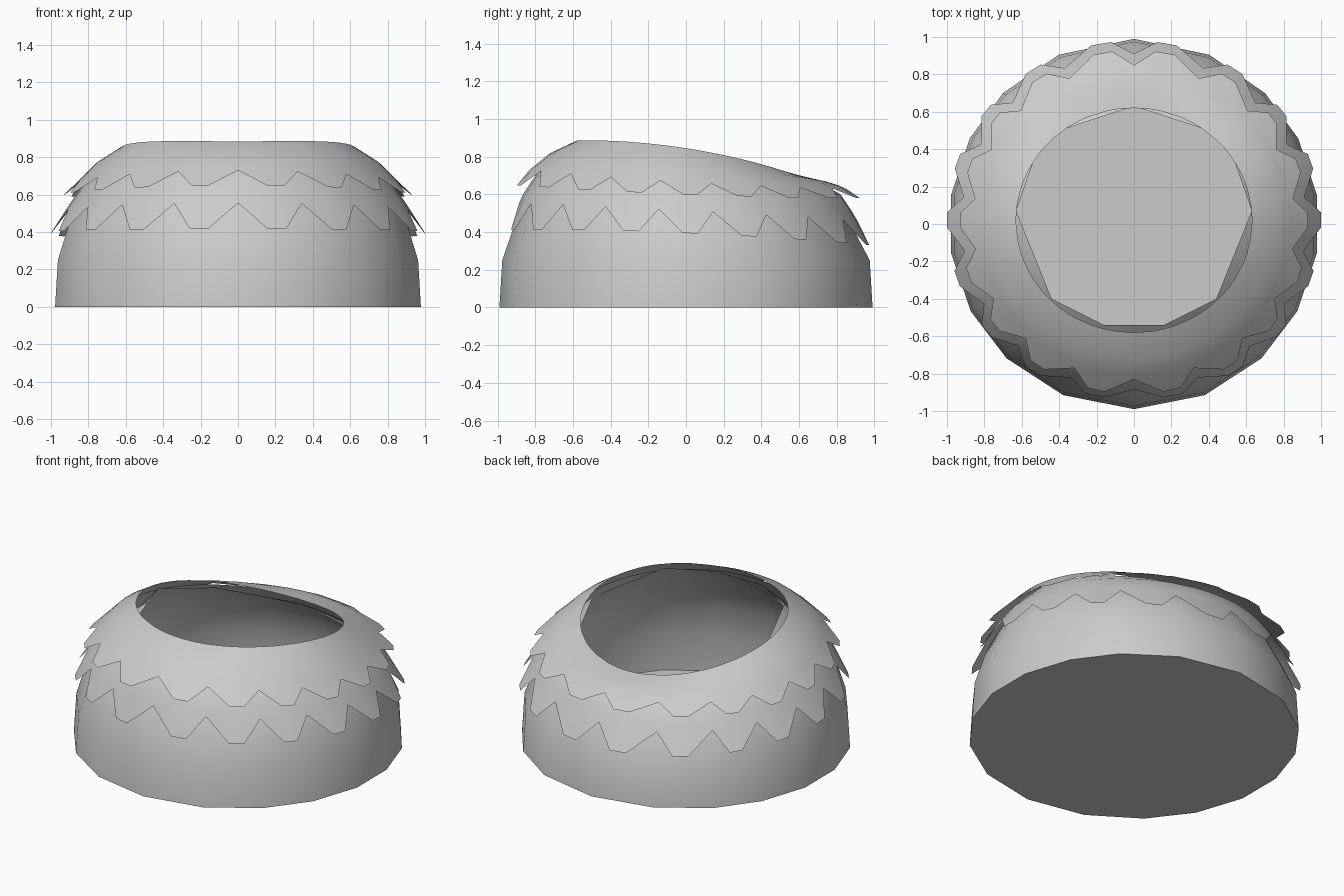
import bpy, math

if "Cube" in bpy.data.objects:
    bpy.data.objects.remove(bpy.data.objects["Cube"])

# Column angles in degrees from the front (-y) round to the back, mirrored in x
ANGLES = [0, 22.5, 43.5, 62, 81, 99, 117.5, 135, 156, 180]


def blend(keys, a):
    """Quadratic blend of (radius, z) given at front, side and back."""
    t = (1 - math.cos(math.radians(a))) / 2
    w = (2 * (t - .5) * (t - 1), 4 * t * (1 - t), 2 * t * (t - .5))
    return [sum(k[i] * f for k, f in zip(keys, w)) for i in (0, 1)]


def point(keys, a):
    r, z = blend(keys, a)
    s = math.radians(a)
    return (r * math.sin(s), -r * math.cos(s), z)


def full_turn(half):
    """Mirror columns running front to back into a closed loop."""
    return half + [[(-x, y, z) for x, y, z in col] for col in half[-2:0:-1]]


def make(name, columns, floor=False):
    n, m = len(columns), len(columns[0])
    verts = [p for col in columns for p in col]
    faces = []
    for i in range(n):
        j = (i + 1) % n
        for k in range(m - 1):
            faces.append((i * m + k, j * m + k, j * m + k + 1, i * m + k + 1))
    if floor:
        faces.append(tuple(i * m for i in reversed(range(n))))
    mesh = bpy.data.meshes.new(name)
    mesh.from_pydata(verts, [], faces)
    ob = bpy.data.objects.new(name, mesh)
    bpy.context.collection.objects.link(ob)
    bpy.ops.object.select_all(action='DESELECT')
    ob.select_set(True)
    bpy.context.view_layer.objects.active = ob
    bpy.ops.object.shade_smooth_by_angle(angle=math.radians(40))
    return ob


# Bowl body: 18 sides at the base, 9-sided rim
RIM = [(.16, -.54, .86), (.44, -.40, .86), (.63, .07, .80), (.49, .47, .69), (0, .63, .66)]
BODY = [[(.99, 0)] * 3,
        [(.975, .25)] * 3,
        [(.90, .47), (.91, .45), (.87, .45)],
        [(.81, .64), (.84, .60), (.80, .56)]]


def rim_point(i):
    if i % 2:
        return RIM[i // 2]
    p = RIM[i // 2]
    q = RIM[i // 2 - 1] if i else (-p[0], p[1], p[2])
    return tuple((u + v) / 2 for u, v in zip(p, q))


make("bowl_body", full_turn([[point(k, a) for k in BODY] + [rim_point(i)]
                             for i, a in enumerate(ANGLES)]), floor=True)


# Zigzag skirts: rings run from the hem up to the inner edge
def skirt(name, tip, notch, rings):
    half = []
    for i, a in enumerate(ANGLES):
        half.append([point(k, a) for k in [notch] + rings])
        if i < len(ANGLES) - 1:
            for f in (.44, .7):
                b = a + f * (ANGLES[i + 1] - a)
                half.append([point(k, b) for k in [tip] + rings])
    make(name, full_turn(half))


skirt("upper_skirt",
      [(.91, .65), (.93, .60), (.93, .58)],
      [(.83, .73), (.86, .665), (.85, .63)],
      [[(.80, .755), (.835, .69), (.81, .648)],
       [(.72, .82), (.76, .765), (.74, .67)],
       [(.58, .885), (.63, .845), (.62, .69)]])

skirt("lower_skirt",
      [(.94, .415), (1.0, .395), (.98, .33)],
      [(.885, .555), (.92, .515), (.91, .46)],
      [[(.865, .60), (.90, .55), (.88, .51)],
       [(.80, .70), (.83, .65), (.82, .60)],
       [(.70, .80), (.74, .745), (.74, .645)]])
